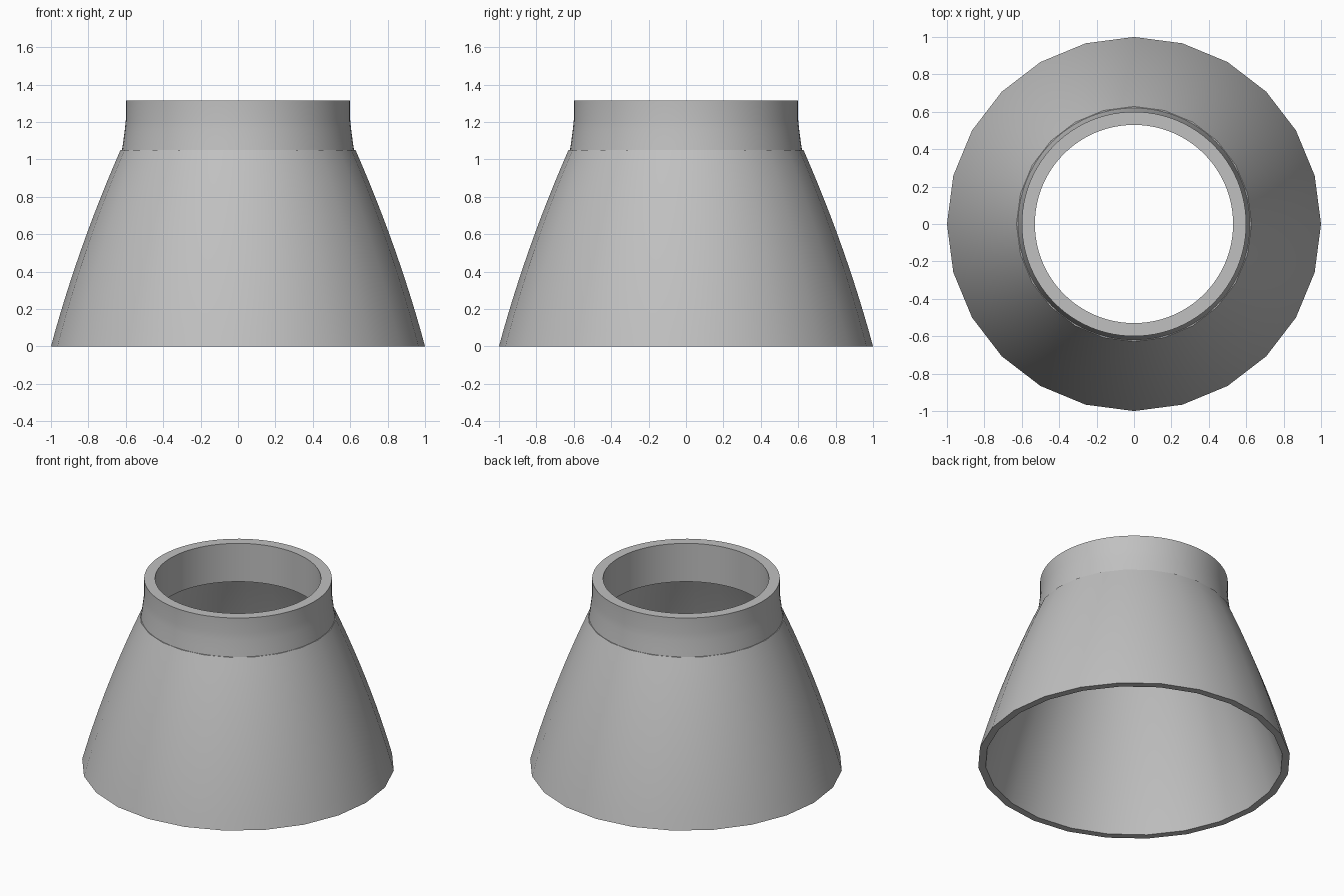
import bpy, bmesh
from math import cos, sin, tau, radians

cube = bpy.data.objects.get("Cube")
if cube:
    bpy.data.objects.remove(cube, do_unlink=True)

GREY = (0.53, 0.53, 0.53, 1.0)
metal = bpy.data.materials.new("grey_metal")
metal.use_nodes = True
metal.diffuse_color = GREY
metal.node_tree.nodes["Principled BSDF"].inputs["Base Color"].default_value = GREY


def lathe(name, profile, sides):
    """Revolve a closed (radius, height) profile around z."""
    bm = bmesh.new()
    rings = []
    for i in range(sides):
        a = tau * i / sides
        rings.append([bm.verts.new((r * cos(a), r * sin(a), z)) for r, z in profile])
    count = len(profile)
    for i in range(sides):
        here, there = rings[i], rings[(i + 1) % sides]
        for j in range(count):
            k = (j + 1) % count
            bm.faces.new((here[j], there[j], there[k], here[k]))
    bmesh.ops.recalc_face_normals(bm, faces=bm.faces)
    mesh = bpy.data.meshes.new(name)
    bm.to_mesh(mesh)
    bm.free()
    mesh.materials.append(metal)
    obj = bpy.data.objects.new(name, mesh)
    bpy.context.collection.objects.link(obj)
    bpy.ops.object.select_all(action='DESELECT')
    obj.select_set(True)
    bpy.context.view_layer.objects.active = obj
    bpy.ops.object.shade_smooth_by_angle(angle=radians(30))
    return obj


# Flared bell: 24-sided curved wall
BELL_TOP, WALL, STEPS = 1.05, 0.048, 12
heights = [BELL_TOP * i / STEPS for i in range(STEPS + 1)]
outer = [(1 - 0.27 * z - 0.08 * z * z, z) for z in heights]
inner = [(r - WALL, z) for r, z in reversed(outer)]
lathe("bell", outer + inner, 24)

# Round collar with a slightly flared foot
collar = [(0.53, 1.045), (0.621, 1.045), (0.613, 1.10), (0.605, 1.16),
          (0.60, 1.21), (0.60, 1.315), (0.53, 1.315)]
lathe("collar", collar, 96)
